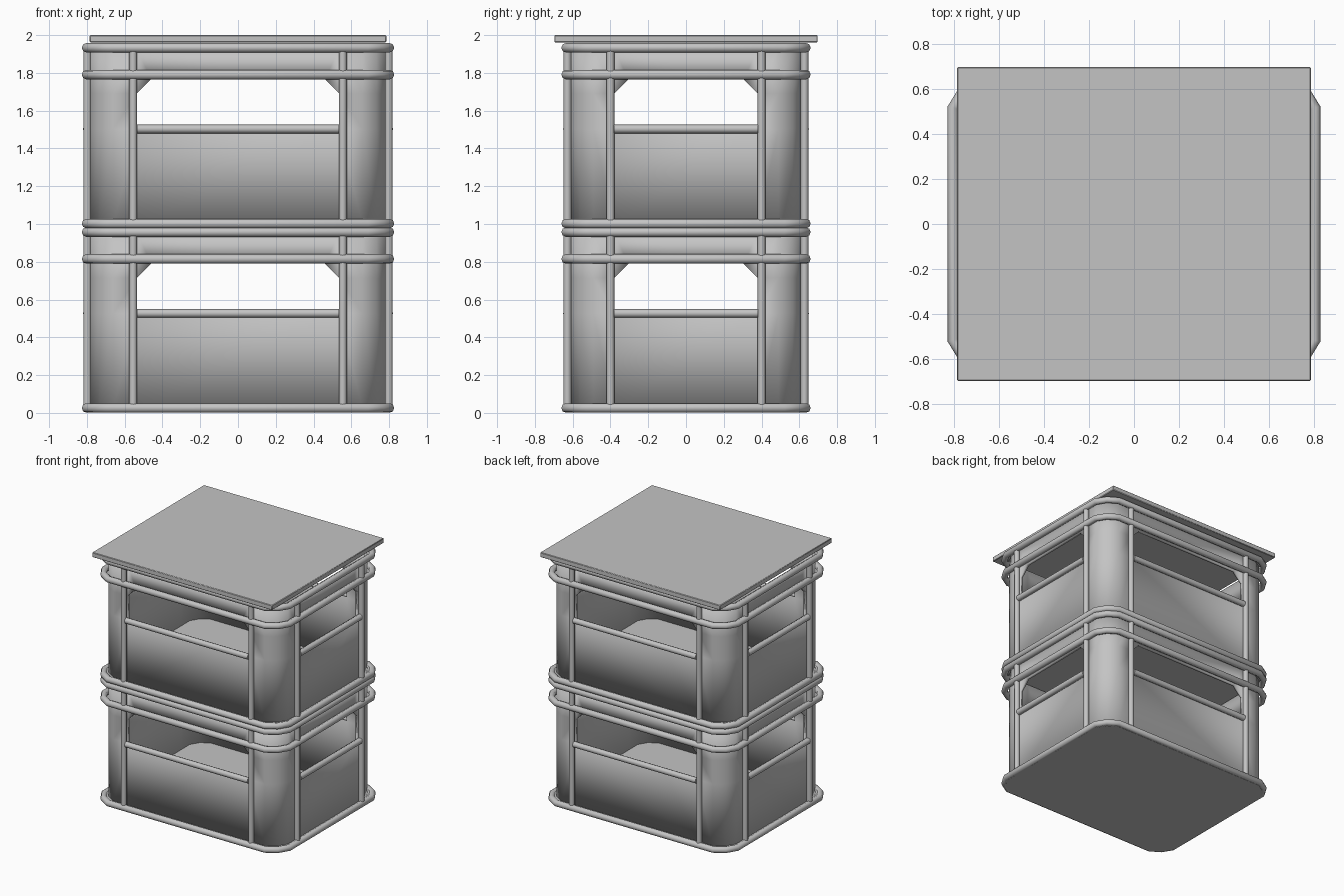
import bpy, bmesh, math
from mathutils import Vector

if "Cube" in bpy.data.objects:
    bpy.data.objects.remove(bpy.data.objects["Cube"])

grey = bpy.data.materials.new("grey_plastic")
grey.diffuse_color = (0.55, 0.55, 0.55, 1)
grey.use_nodes = True
grey.node_tree.nodes["Principled BSDF"].inputs["Base Color"].default_value = grey.diffuse_color

HX, HY = 0.78, 0.61        # wall half sizes
PX, PY = 0.535, 0.38       # half widths of the side openings
STEP = 0.976               # stacking height


def finish(ob, angle=50):
    ob.data.materials.clear()
    ob.data.materials.append(grey)
    bpy.ops.object.select_all(action='DESELECT')
    ob.select_set(True)
    bpy.context.view_layer.objects.active = ob
    bpy.ops.object.shade_smooth_by_angle(angle=math.radians(angle))


def mesh_object(name, bm, angle=50):
    me = bpy.data.meshes.new(name)
    bm.to_mesh(me)
    bm.free()
    ob = bpy.data.objects.new(name, me)
    bpy.context.collection.objects.link(ob)
    finish(ob, angle)
    return ob


def corner(hx, hy, c=0.12):
    """Three points that round off one plan corner."""
    m = c * 0.38
    return [(hx, hy - c), (hx - m, hy - m), (hx - c, hy)]


def outline(hx, hy, c=0.12):
    p = corner(hx, hy, c)
    q = [(-x, y) for x, y in reversed(p)]
    return p + q + [(-x, -y) for x, y in p + q]


def tube(name, points, radius, cyclic=False):
    cu = bpy.data.curves.new(name, 'CURVE')
    cu.dimensions = '3D'
    cu.bevel_depth = radius
    cu.bevel_resolution = 2
    cu.use_fill_caps = not cyclic
    sp = cu.splines.new('POLY')
    sp.points.add(len(points) - 1)
    for p, co in zip(sp.points, points):
        p.co = (*co, 1)
    sp.use_cyclic_u = cyclic
    ob = bpy.data.objects.new(name, cu)
    bpy.context.collection.objects.link(ob)
    bpy.ops.object.select_all(action='DESELECT')
    ob.select_set(True)
    bpy.context.view_layer.objects.active = ob
    bpy.ops.object.convert(target='MESH')
    finish(bpy.context.object)


def slab(name, pts, z0, z1):
    bm = bmesh.new()
    f = bm.faces.new([bm.verts.new((x, y, z0)) for x, y in pts])
    r = bmesh.ops.extrude_face_region(bm, geom=[f])
    vs = [v for v in r['geom'] if isinstance(v, bmesh.types.BMVert)]
    bmesh.ops.translate(bm, verts=vs, vec=(0, 0, z1 - z0))
    bmesh.ops.recalc_face_normals(bm, faces=bm.faces)
    return mesh_object(name, bm, 30)


def walls(name, dz):
    bm = bmesh.new()

    def face(pts):
        bm.faces.new([bm.verts.new((x, y, z + dz)) for x, y, z in pts])

    # rounded corner panels, split at the opening heights
    levels = [0.02, 0.527, 0.715, 0.955]
    plan = [(HX, PY)] + corner(HX, HY) + [(PX, HY)]
    for sx in (1, -1):
        for sy in (1, -1):
            for (ax, ay), (bx, by) in zip(plan, plan[1:]):
                for lo, hi in zip(levels, levels[1:]):
                    face([(sx * ax, sy * ay, lo), (sx * bx, sy * by, lo),
                          (sx * bx, sy * by, hi), (sx * ax, sy * ay, hi)])
    # lower panels and upper bands with braced corners
    for s in (1, -1):
        for w, place in ((PX, lambda t, z: (t, s * HY, z)),
                         (PY, lambda t, z: (s * HX, t, z))):
            low = [(-w, 0.02), (w, 0.02), (w, 0.527), (-w, 0.527)]
            g = w - 0.075
            band = [(-w, 0.715), (-g, 0.79), (g, 0.79), (w, 0.715),
                    (w, 0.955), (-w, 0.955)]
            for shape in (low, band):
                face([place(t, z) for t, z in shape])
    bmesh.ops.remove_doubles(bm, verts=bm.verts, dist=0.0005)
    bmesh.ops.recalc_face_normals(bm, faces=bm.faces)
    # make sure normals point outwards before thickening inwards
    f = bm.faces[:][0]
    if f.normal.dot(Vector((*f.calc_center_median().xy, 0))) < 0:
        bmesh.ops.reverse_faces(bm, faces=bm.faces[:])
    ob = mesh_object(name, bm)
    sol = ob.modifiers.new("thickness", 'SOLIDIFY')
    sol.thickness = 0.02
    sol.offset = -1


def crate(label, dz):
    walls(label + "_walls", dz)
    slab(label + "_floor", outline(0.80, 0.63), dz + 0.002, dz + 0.04)

    # surrounding hoops
    for part, z in (("base", 0.026), ("band", 0.815), ("rim", 0.957)):
        pts = [(x, y, z + dz) for x, y in outline(0.803, 0.636)]
        tube(f"{label}_{part}_hoop", pts, 0.025, True)

    # upright ribs beside each opening, and a rail on each lower panel
    ox, oy = HX + 0.018, HY + 0.018
    for s in (1, -1):
        for t in (1, -1):
            for x, y in ((s * 0.555, t * oy), (s * ox, t * 0.40)):
                tube(label + "_rib", [(x, y, dz + 0.03), (x, y, dz + 0.95)], 0.021)
        z = dz + 0.527
        tube(label + "_rail", [(-PX, s * oy, z), (PX, s * oy, z)], 0.023)
        tube(label + "_rail", [(s * ox, -PY, z), (s * ox, PY, z)], 0.023)


crate("lower_crate", 0)
crate("upper_crate", STEP)

# board lying on top
board = slab("top_board", [(-0.785, -0.697), (0.785, -0.697),
                           (0.785, 0.697), (-0.785, 0.697)], 1.962, 2.0)
bev = board.modifiers.new("soft_edge", 'BEVEL')
bev.width = 0.004
bev.segments = 1
